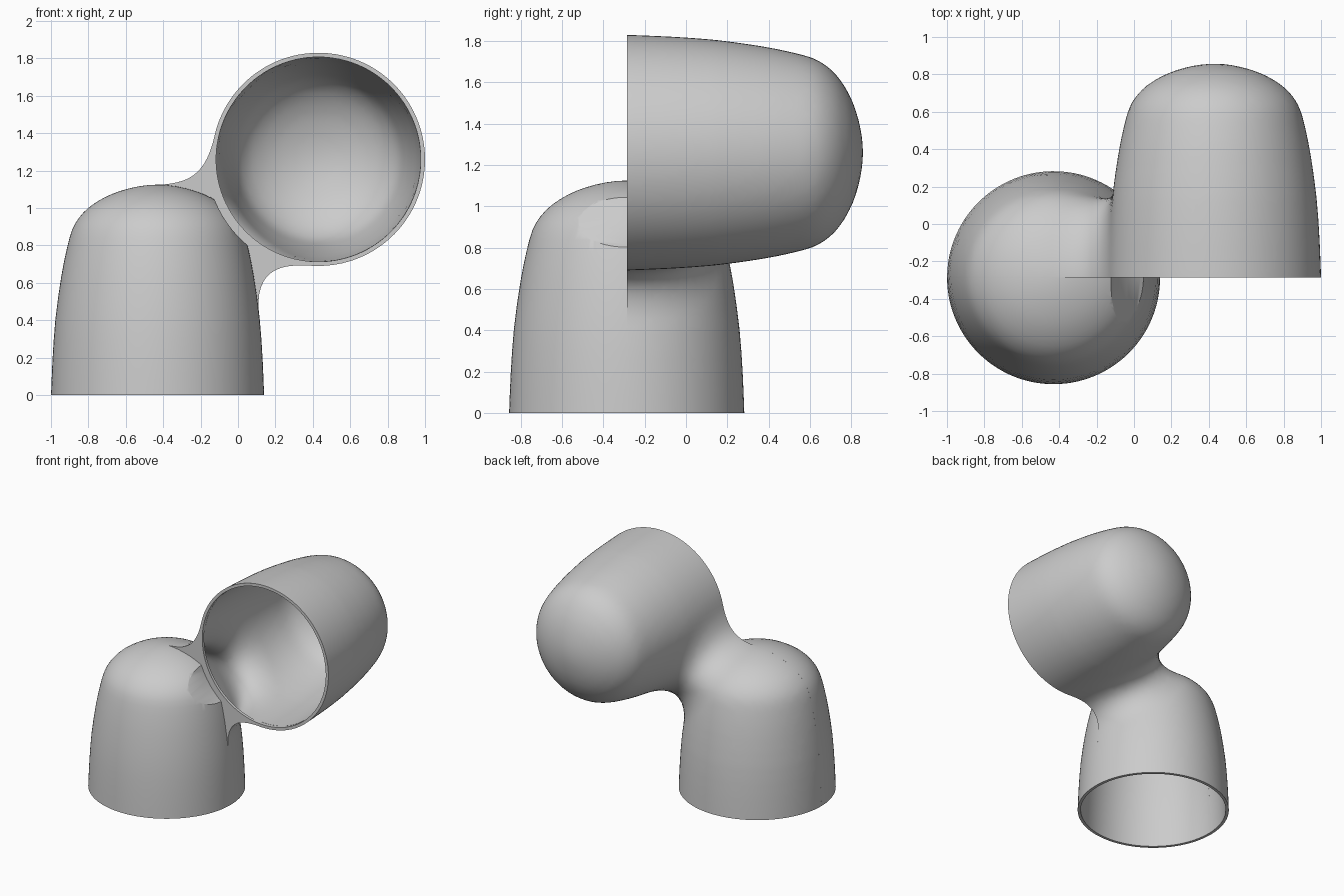
import bpy, bmesh, math
from itertools import product
from mathutils import Vector, Matrix
from math import hypot

if "Cube" in bpy.data.objects:
    bpy.data.objects.remove(bpy.data.objects["Cube"])

WALL, FILLET, CUT_Y = 0.023, 0.31, -0.285
AX, AY, AZ = -0.43, -0.287, -0.017     # upright cup base
BX, BZ = 0.43, 1.26                    # sideways cup axis

# Cup profile: (radius, distance from the rim)
KEYS = [(0.57, 0), (0.562, 0.2), (0.546, 0.425), (0.515, 0.65), (0.485, 0.8), (0.457, 0.9),
        (0.42, 0.965), (0.365, 1.022), (0.285, 1.073), (0.2, 1.108), (0.1, 1.133), (0, 1.142)]
TOP = KEYS[-1][1]


def smooth_profile(keys):
    pts = [Vector(k) for k in keys]
    ext = [2 * pts[0] - pts[1]] + pts + [Vector((-pts[-2].x, pts[-2].y))]
    out = []
    for a, b, c, d in zip(ext, ext[1:], ext[2:], ext[3:]):
        for t in (0, 0.5):
            out.append(b + 0.5 * t * (c - a) + t * t * (a - 2.5 * b + 2 * c - 0.5 * d)
                       + t ** 3 * (1.5 * (b - c) + 0.5 * (d - a)))
    return out + [pts[-1]]


PROFILE = smooth_profile(KEYS)
SEGS = [(a.x, a.y, b.x - a.x, b.y - a.y, (b - a).length_squared)
        for a, b in zip(PROFILE, PROFILE[1:])]


# Signed distance to a cup, and the filleted blend of both cups
def cup_distance(r, h):
    if r > 1 or h > 1.6:
        return 0.42
    h = max(h, 0)
    best, sign = 9, 1
    for ax, ay, dx, dy, l2 in SEGS:
        px, py = r - ax, h - ay
        t = (px * dx + py * dy) / l2
        t = 0 if t < 0 else 1 if t > 1 else t
        qx, qy = px - t * dx, py - t * dy
        d = qx * qx + qy * qy
        if d < best:
            best, sign = d, (1 if px * dy - py * dx > 0 else -1)
    return sign * math.sqrt(best)


def blend(x, y, z):
    a = cup_distance(hypot(x - AX, y - AY), z - AZ)
    b = cup_distance(hypot(x - BX, z - BZ), y - CUT_Y)
    return max(FILLET, min(a, b)) - hypot(max(FILLET - a, 0), max(FILLET - b, 0))


# Object helpers
def add(name, bm):
    bmesh.ops.recalc_face_normals(bm, faces=bm.faces)
    mesh = bpy.data.meshes.new(name)
    bm.to_mesh(mesh)
    bm.free()
    obj = bpy.data.objects.new(name, mesh)
    bpy.context.collection.objects.link(obj)
    return obj


# Sample the blend on a grid, closed off just past both rims
CELL, LOW, COUNT = 0.04, Vector((-1.1, -0.5, -0.2)), (56, 37, 54)
FIELD = {}
for key in product(*map(range, COUNT)):
    p = LOW + Vector(key) * CELL
    FIELD[key] = 1 if p.z < -0.11 or p.y < CUT_Y - 0.14 else blend(*p)


def blend_solid(name, level):
    bm = bmesh.new()
    cells = {}

    def corner(key):
        if key not in cells:
            cells[key] = bm.verts.new(LOW + (Vector(key) + Vector((0.5, 0.5, 0.5))) * CELL)
        return cells[key]

    # One quad for every grid edge that crosses the surface
    for key, value in FIELD.items():
        for axis in range(3):
            ahead = tuple(k + (i == axis) for i, k in enumerate(key))
            if ahead in FIELD and (value < level) != (FIELD[ahead] < level):
                u, v = (axis + 1) % 3, (axis + 2) % 3
                bm.faces.new([corner(tuple(k - (i == u) * s - (i == v) * t for i, k in enumerate(key)))
                              for s, t in ((0, 0), (1, 0), (1, 1), (0, 1))])
    # Relax and pull the vertices onto the exact surface
    e = 0.002
    for step in range(3):
        bmesh.ops.smooth_vert(bm, verts=bm.verts, factor=0.5,
                              use_axis_x=True, use_axis_y=True, use_axis_z=True)
        for v in bm.verts:
            x, y, z = v.co
            if z < -0.09 or y < CUT_Y - 0.1:
                continue
            f = blend(x, y, z)
            g = Vector((blend(x + e, y, z) - f, blend(x, y + e, z) - f,
                        blend(x, y, z + e) - f)) / e
            if g.length > 0.3:
                v.co -= g * ((f - level) / g.length_squared)
    return add(name, bm)


UPRIGHT = Matrix.Translation((AX, AY, AZ))


def lathe(name, matrix, wall=0.0, steps=112):
    bm = bmesh.new()
    pts = [(p.x - wall, p.y * (1 - wall / TOP)) for p in PROFILE[:-1]]
    pts = [(pts[0][0], -0.2)] + pts
    rings = [[bm.verts.new((r * math.cos(i * math.tau / steps), r * math.sin(i * math.tau / steps), h))
              for i in range(steps)] for r, h in pts]
    tip = bm.verts.new((0, 0, TOP - wall))
    bm.faces.new(rings[0])
    for i in range(steps):
        j = (i + 1) % steps
        for lo, hi in zip(rings, rings[1:]):
            bm.faces.new((lo[i], lo[j], hi[j], hi[i]))
        bm.faces.new((rings[-1][i], rings[-1][j], tip))
    bm.transform(matrix)
    return add(name, bm)


def box(name, lo, hi):
    bm = bmesh.new()
    lo, hi = Vector(lo), Vector(hi)
    bmesh.ops.create_cube(bm, size=1,
                          matrix=Matrix.Translation((lo + hi) / 2) @ Matrix.Diagonal((*(hi - lo), 1)))
    return add(name, bm)


def bore(name, radius, y0, y1):
    bm = bmesh.new()
    bmesh.ops.create_cone(bm, cap_ends=True, segments=112, radius1=radius, radius2=radius, depth=y1 - y0,
                          matrix=Matrix.Translation((BX, (y0 + y1) / 2, BZ))
                          @ Matrix.Rotation(-math.pi / 2, 4, 'X'))
    return add(name, bm)


def boolean(obj, cutter, operation='DIFFERENCE'):
    mod = obj.modifiers.new("cut", 'BOOLEAN')
    mod.object, mod.operation = cutter, operation
    for solver in ('EXACT', 'MANIFOLD', 'FLOAT'):
        mod.solver = solver
        graph = bpy.context.evaluated_depsgraph_get()
        mesh = bpy.data.meshes.new_from_object(obj.evaluated_get(graph))
        if len(mesh.polygons):
            obj.data = mesh
            break
    obj.modifiers.clear()


body = blend_solid("joined_cups", 0)
cavity = blend_solid("cavity", -WALL)

# Clip boxes, bores and cavities
back_box = box("back_box", (-2, CUT_Y, 0), (2, 2, 3))
front_box = box("front_box", (-2, -2, 0), (2, CUT_Y, 3))
inner_box = box("inner_box", (-2, CUT_Y + WALL, -0.05), (2, 2, 3))
slab_box = box("slab_box", (-2, -2, -1), (2, CUT_Y + 0.03, 3))
mouth = bore("mouth", 0.57 - WALL, -0.5, CUT_Y + 0.03)
scoop = bore("scoop", 0.595, -1.5, CUT_Y + 0.01)
scoop_wall = bore("scoop_wall", 0.595 + WALL, -1.5, CUT_Y + WALL)
upright_cavity = lathe("upright_cavity", UPRIGHT, WALL)
boolean(upright_cavity, scoop_wall)
boolean(upright_cavity, slab_box, 'INTERSECT')
boolean(cavity, inner_box, 'INTERSECT')

# Back body with the hollow passage
boolean(body, back_box, 'INTERSECT')
for cutter in (cavity, mouth, upright_cavity):
    boolean(body, cutter)

# Front half of the upright cup with its clearance scoop
front = lathe("upright_cup_front", UPRIGHT)
boolean(front, front_box, 'INTERSECT')
boolean(front, scoop)
boolean(front, upright_cavity)

for helper in (cavity, back_box, front_box, inner_box, slab_box, mouth, scoop,
               scoop_wall, upright_cavity):
    bpy.data.objects.remove(helper)

# Colour and shading
grey = bpy.data.materials.new("plain_grey")
grey.use_nodes = True
grey.diffuse_color = (0.6, 0.6, 0.6, 1)
grey.node_tree.nodes["Principled BSDF"].inputs["Base Color"].default_value = (0.6, 0.6, 0.6, 1)
for obj in (body, front):
    obj.data.materials.clear()
    obj.data.materials.append(grey)
    bpy.ops.object.select_all(action='DESELECT')
    obj.select_set(True)
    bpy.context.view_layer.objects.active = obj
    bpy.ops.object.shade_smooth_by_angle(angle=math.radians(35))
